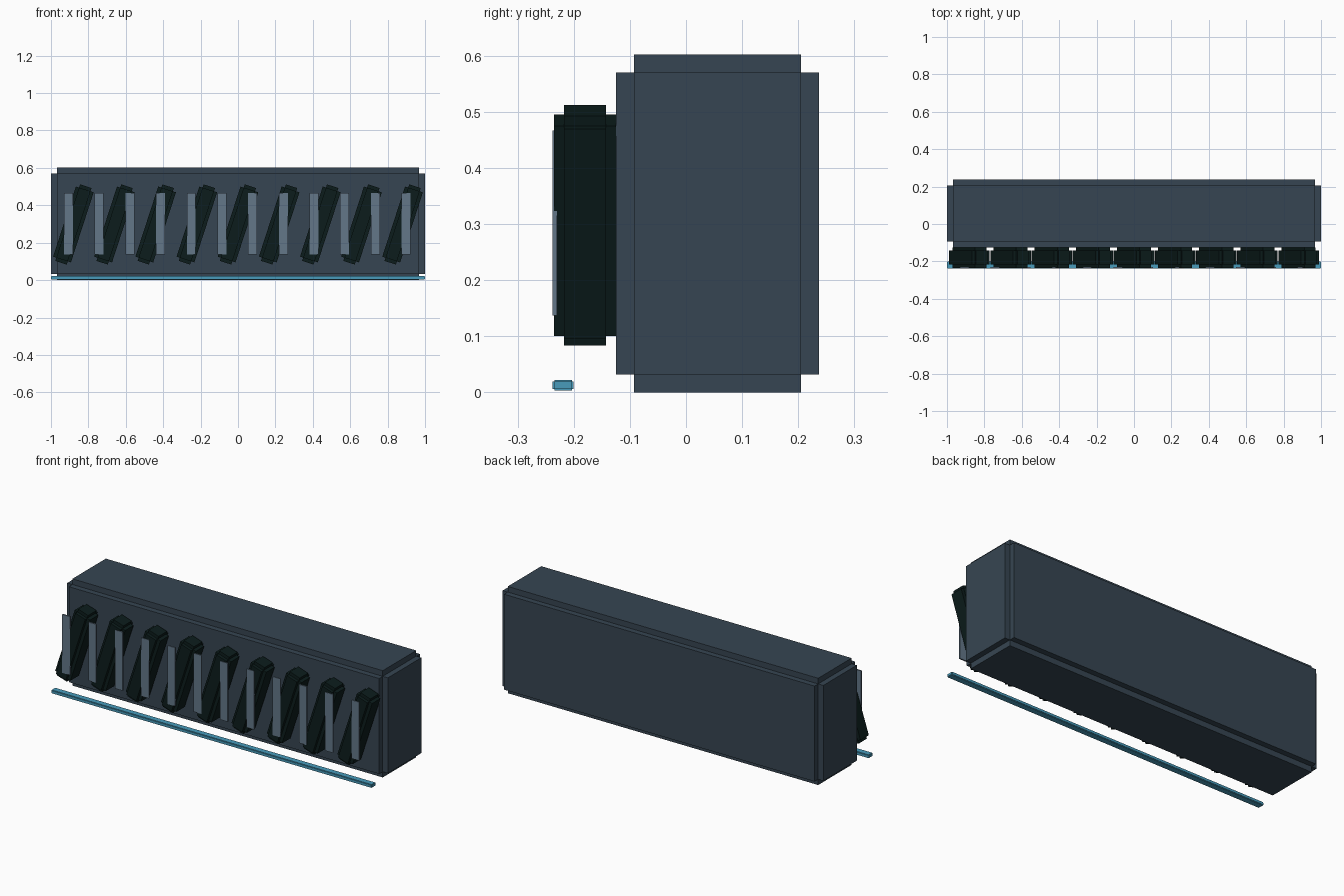
import bpy, bmesh
from math import radians
from mathutils import Vector

default = bpy.data.objects.get("Cube")
if default:
    bpy.data.objects.remove(default, do_unlink=True)


def make_material(name, rgb):
    mat = bpy.data.materials.new(name)
    mat.use_nodes = True
    colour = (*rgb, 1)
    mat.diffuse_color = colour
    mat.node_tree.nodes["Principled BSDF"].inputs["Base Color"].default_value = colour
    return mat


slate = make_material("slate", (0.037, 0.060, 0.084))
black_green = make_material("black_green", (0.0035, 0.012, 0.0116))
steel_grey = make_material("steel_grey", (0.127, 0.185, 0.25))
light_blue = make_material("light_blue", (0.065, 0.33, 0.50))


def stepped_box(name, centre, size, step, mat, tilt=0):
    """Box whose edges are cut back in a square step; size is the full extent."""
    bm = bmesh.new()
    bmesh.ops.create_cube(bm, size=1)
    bmesh.ops.scale(bm, vec=[s - 2 * step for s in size], verts=bm.verts)
    if step:
        # Push each side of the core outwards as its own panel
        bm.normal_update()
        panels = bmesh.ops.extrude_discrete_faces(bm, faces=bm.faces[:])["faces"]
        for face in panels:
            face.normal_update()
            bmesh.ops.translate(bm, vec=face.normal * step, verts=face.verts)
    bmesh.ops.recalc_face_normals(bm, faces=bm.faces)
    mesh = bpy.data.meshes.new(name)
    bm.to_mesh(mesh)
    bm.free()
    mesh.materials.append(mat)
    obj = bpy.data.objects.new(name, mesh)
    obj.location = Vector(centre)
    obj.rotation_euler.y = tilt
    bpy.context.collection.objects.link(obj)
    return obj


# Main block
stepped_box("body", (0, 0.056, 0.301), (2, 0.362, 0.602), 0.032, slate)

# Row of leaning bars on the front
for i in range(9):
    stepped_box(f"slanted_bar_{i + 1}", ((i - 4) * 0.22, -0.18, 0.2975),
                (0.10, 0.11, 0.43), 0.018, black_green, radians(18))

# Thin upright slats in front of the bars
for i in range(12):
    stepped_box(f"slat_{i + 1}", ((i - 5.5) * 0.164 - 0.004, -0.2338, 0.302),
                (0.048, 0.0075, 0.33), 0, steel_grey)

# Low light strip along the front
stepped_box("light_strip", (0, -0.219, 0.0125), (2, 0.037, 0.019), 0.003, light_blue)
